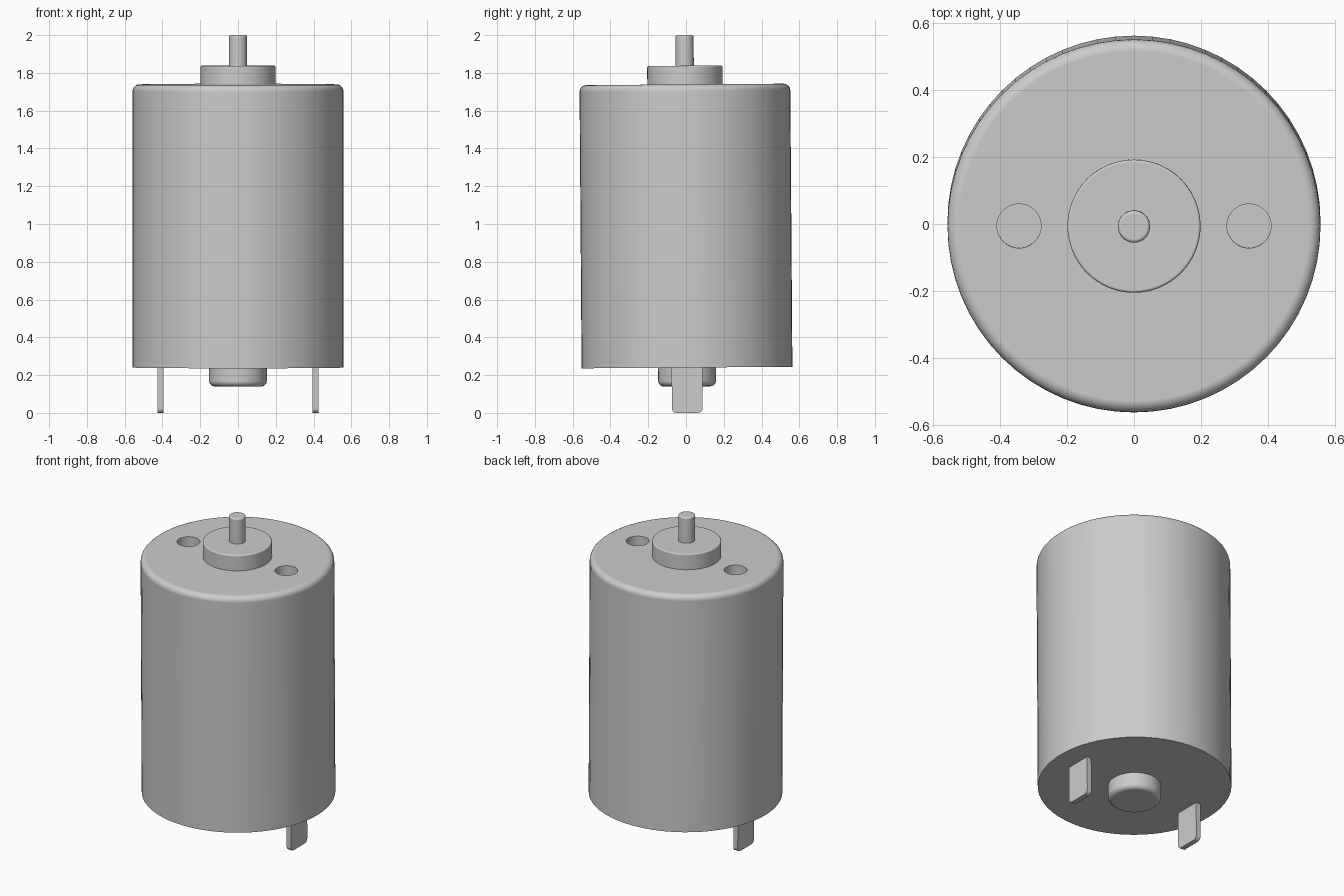
import bpy, bmesh, math
from mathutils import Matrix, Vector

if "Cube" in bpy.data.objects:
    bpy.data.objects.remove(bpy.data.objects["Cube"], do_unlink=True)

# Plain grey metal
metal = bpy.data.materials.new("grey_metal")
metal.use_nodes = True
metal.diffuse_color = (0.604, 0.604, 0.604, 1)
metal.node_tree.nodes["Principled BSDF"].inputs["Base Color"].default_value = metal.diffuse_color

# The whole motor leans very slightly towards the front
PIVOT = Vector((0, 0, 0.95))
LEAN = Matrix.Translation(PIVOT) @ Matrix.Rotation(0.0075, 4, "X") @ Matrix.Translation(-PIVOT)


def make_object(name, bm):
    bmesh.ops.recalc_face_normals(bm, faces=bm.faces)
    bm.transform(LEAN)
    mesh = bpy.data.meshes.new(name)
    bm.to_mesh(mesh)
    bm.free()
    mesh.materials.append(metal)
    obj = bpy.data.objects.new(name, mesh)
    bpy.context.collection.objects.link(obj)
    return obj


def select_only(obj):
    bpy.ops.object.select_all(action="DESELECT")
    obj.select_set(True)
    bpy.context.view_layer.objects.active = obj


def finish(obj):
    select_only(obj)
    bpy.ops.object.shade_smooth_by_angle(angle=math.radians(30))
    normals = obj.modifiers.new("clean_normals", "WEIGHTED_NORMAL")
    normals.keep_sharp = True


def cylinder(name, radius, z0, z1, sides=64, x=0, round_top=0, round_bottom=0):
    """Upright cylinder with optional rounded rims."""
    bm = bmesh.new()
    place = Matrix.Translation((x, 0, (z0 + z1) / 2))
    bmesh.ops.create_cone(bm, cap_ends=True, segments=sides, radius1=radius,
                          radius2=radius, depth=z1 - z0, matrix=place)
    for height, size in ((z1, round_top), (z0, round_bottom)):
        if size:
            rim = [e for e in bm.edges
                   if all(abs(v.co.z - height) < 1e-4 for v in e.verts)]
            bmesh.ops.bevel(bm, geom=rim, offset=size, segments=5,
                            profile=0.5, affect="EDGES")
    return make_object(name, bm)


# Can with two mounting holes in its top
can = cylinder("motor_can", 0.558, 0.24, 1.739, round_top=0.035)
for side in (-1, 1):
    cutter = cylinder("hole_cutter", 0.066, 1.64, 1.85, sides=40, x=side * 0.344)
    cutter.hide_render = True
    cut = can.modifiers.new("mounting_hole", "BOOLEAN")
    cut.operation = "DIFFERENCE"
    cut.solver = "EXACT"
    cut.object = cutter
    select_only(can)
    bpy.ops.object.modifier_apply(modifier=cut.name)
    bpy.data.objects.remove(cutter, do_unlink=True)
finish(can)

# Front bearing hub, output shaft and rear bearing boss
finish(cylinder("bearing_hub", 0.199, 1.70, 1.838, round_top=0.008))
finish(cylinder("output_shaft", 0.048, 1.80, 2.0, sides=40, round_top=0.01))
finish(cylinder("rear_boss", 0.153, 0.14, 0.28, round_bottom=0.03))

# Flat terminals with rounded lower corners
for side, label in ((-1, "right"), (1, "left")):
    bm = bmesh.new()
    place = Matrix.Translation((side * 0.41, 0, 0.14)) @ Matrix.Diagonal((0.031, 0.163, 0.28, 1))
    bmesh.ops.create_cube(bm, size=1, matrix=place)
    corners = [e for e in bm.edges
               if all(v.co.z < 0.1 for v in e.verts)
               and abs(e.verts[0].co.x - e.verts[1].co.x) > 0.01]
    bmesh.ops.bevel(bm, geom=corners, offset=0.025, segments=5,
                    profile=0.5, affect="EDGES")
    finish(make_object("terminal_" + label, bm))
